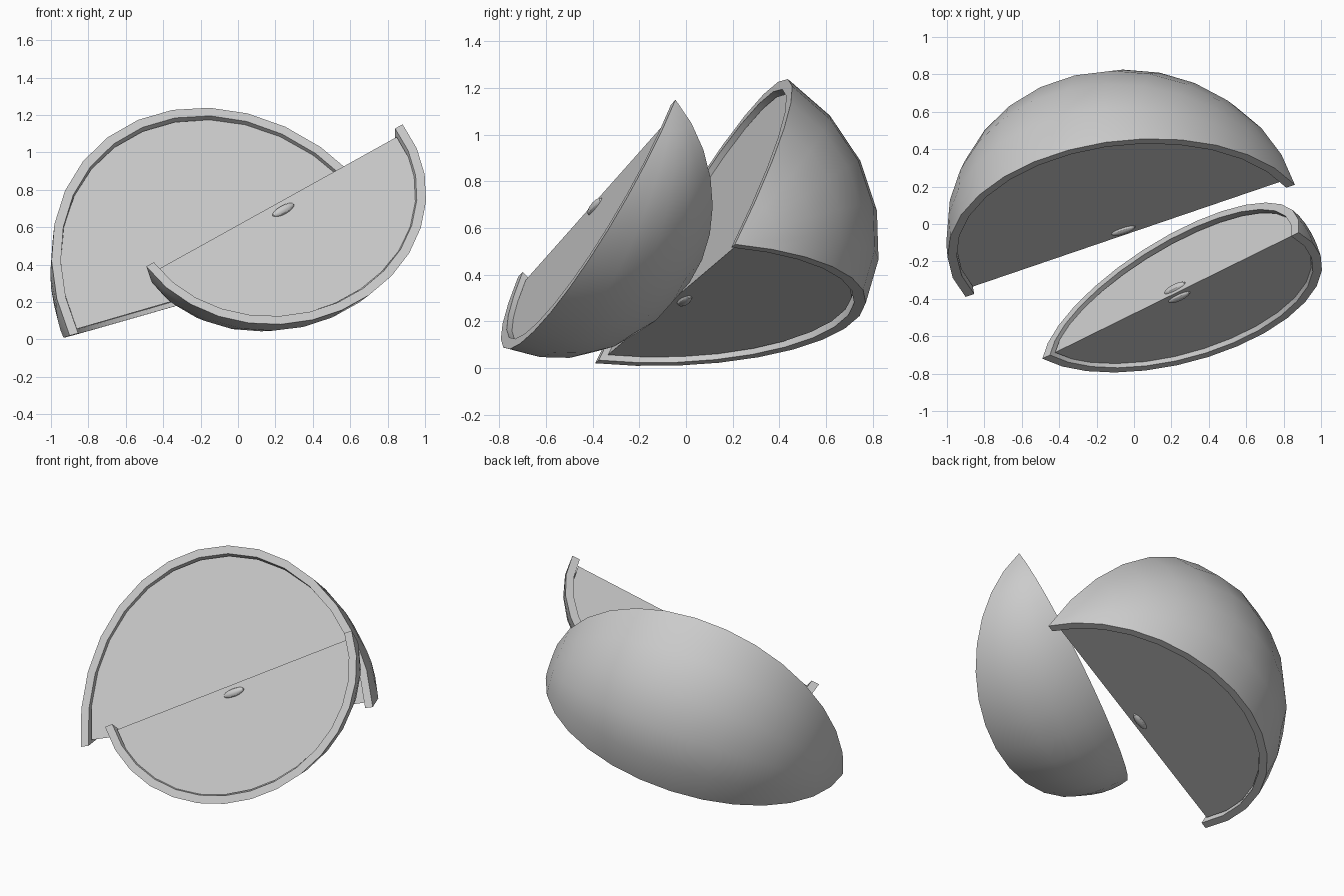
import bpy, bmesh, math
from mathutils import Vector, Matrix

if "Cube" in bpy.data.objects:
    bpy.data.objects.remove(bpy.data.objects["Cube"])

SEG, STEPS = 15, 5          # divisions along a cut rim and across the rind
RIND, GAP, RECESS = 0.05, 0.012, 0.045


def finish(name, bm):
    bmesh.ops.remove_doubles(bm, verts=bm.verts, dist=0.0005)
    bmesh.ops.recalc_face_normals(bm, faces=bm.faces)
    mesh = bpy.data.meshes.new(name)
    bm.to_mesh(mesh)
    bm.free()
    ob = bpy.data.objects.new(name, mesh)
    bpy.context.collection.objects.link(ob)
    bpy.ops.object.select_all(action='DESELECT')
    ob.select_set(True)
    bpy.context.view_layer.objects.active = ob
    bpy.ops.object.shade_smooth_by_angle(angle=math.radians(30))
    return ob


def slice_piece(name, tip1, tip2, normal, inward, angle, radii):
    """Wedge whose straight edge runs tip1-tip2; radii at first face, middle, second face."""
    tip1, tip2 = Vector(tip1), Vector(tip2)
    mid = (tip1 + tip2) / 2
    half = (tip2 - tip1).length / 2
    a = (tip2 - tip1).normalized()
    n = Vector(normal)
    n = (n - a * n.dot(a)).normalized()
    f = n.cross(a) * inward
    ang = math.radians(angle)

    def direction(t):
        return f * math.cos(ang * t) - n * math.sin(ang * t)

    def radius(t):
        r0, r1, r2 = radii
        return r0*(1-t)*(1-2*t) + r1*4*t*(1-t) + r2*t*(2*t-1)

    def skin(bm, centre, h, shrink):
        rows = []
        for j in range(STEPS + 1):
            t = j / STEPS
            u, r = direction(t), radius(t) - shrink
            row = []
            for i in range(SEG + 1):
                p = math.pi * i / SEG
                if 0 < i < SEG or j == 0:
                    row.append(bm.verts.new(centre - a*h*math.cos(p) + u*r*math.sin(p)))
                else:
                    row.append(rows[0][i])      # shared pole
            rows.append(row)
        for j in range(STEPS):
            for i in range(SEG):
                quad(bm, rows[j][i], rows[j][i+1], rows[j+1][i+1], rows[j+1][i])
        return rows

    def quad(bm, *vs):
        bm.faces.new(list(dict.fromkeys(vs)))

    # rind: outer and inner skins joined by two flat rims
    bm = bmesh.new()
    outer = skin(bm, mid, half, 0)
    inner = skin(bm, mid, half - RIND, RIND)
    for j in (0, STEPS):
        for i in range(SEG):
            quad(bm, outer[j][i], outer[j][i+1], inner[j][i+1], inner[j][i])
    finish(name + "_rind", bm)

    # flesh: solid wedge set slightly below the rims
    centre = mid + direction(0.5) * RECESS
    bm = bmesh.new()
    rows = skin(bm, centre, half - RIND - GAP, RIND + GAP + RECESS * 0.85)
    bm.faces.new(rows[0])
    bm.faces.new(rows[-1])
    finish(name + "_flesh", bm)

    # one seed on each cut face, near the straight edge
    for k, t in enumerate((0, 1)):
        u = direction(t)
        w = a.cross(u)
        bm = bmesh.new()
        bmesh.ops.create_uvsphere(bm, u_segments=12, v_segments=8, radius=1)
        m = Matrix((w * 0.02, u * 0.025, a * 0.07)).transposed().to_4x4()
        m.translation = centre + u * 0.05
        bmesh.ops.transform(bm, matrix=m, verts=bm.verts)
        finish(f"{name}_seed_{k + 1}", bm)


slice_piece("back_slice", (-0.90, -0.39, 0.02), (0.86, 0.21, 0.53),
            (0.151, -0.858, 0.49), 1, 65, (1.12, 1.03, 0.85))
slice_piece("front_slice", (-0.49, -0.72, 0.39), (0.88, -0.045, 1.15),
            (0.162, -0.865, 0.476), -1, 63, (0.76, 0.68, 0.58))
